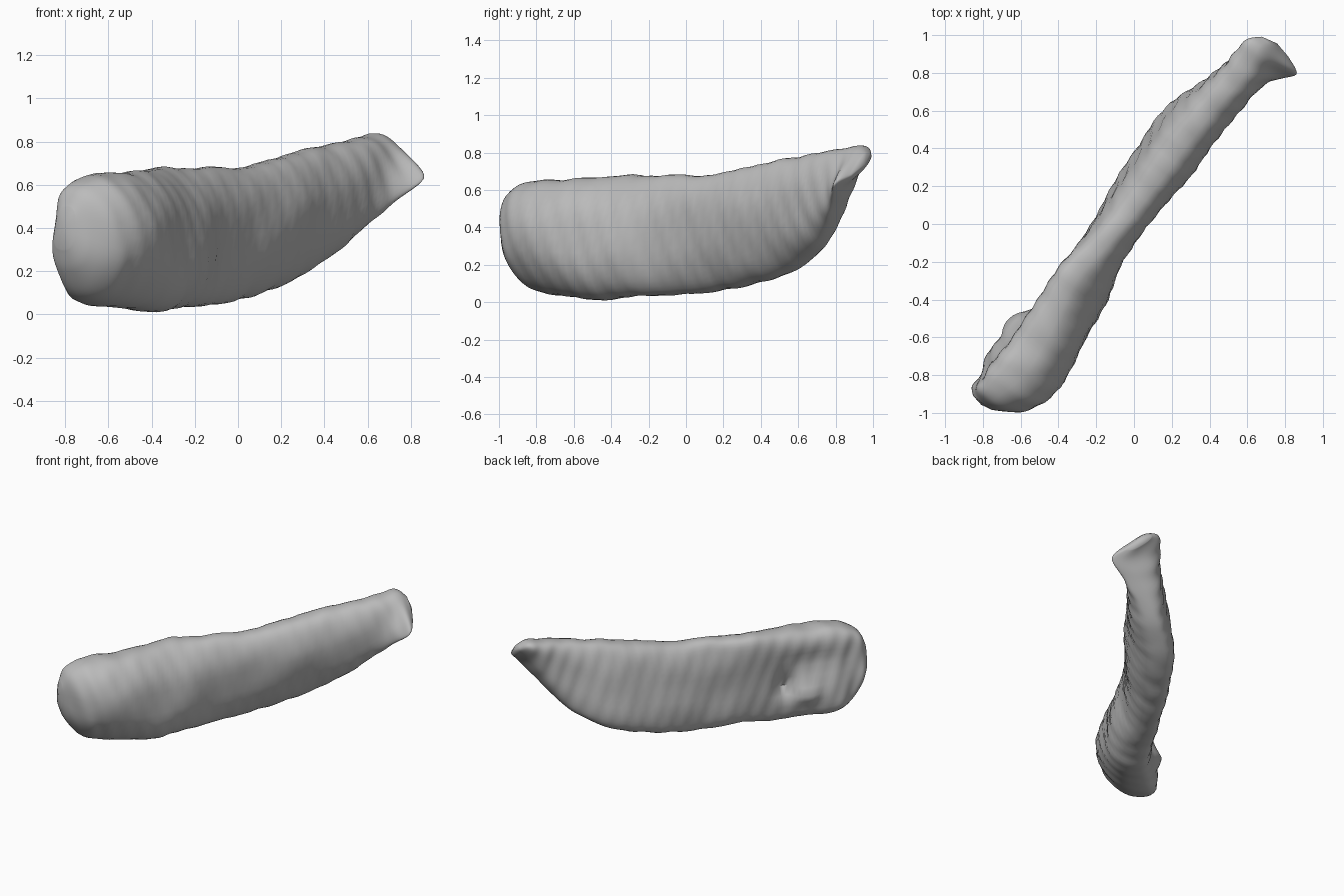
import bpy, bmesh, math
from mathutils import Vector, noise

default_cube = bpy.data.objects.get("Cube")
if default_cube:
    bpy.data.objects.remove(default_cube)

RING_POINTS = 40
STEPS = 7
ALONG = Vector((0.603, 0.797, 0))
ACROSS = Vector((0.797, -0.603, 0))

# Cross-sections: distance along, bottom z, top z,
# sideways shift at bottom, middle and top, half thickness
SECTIONS = [
    (-1.24, .30, .50, -.08, -.07, -.06, .06),
    (-1.20, .20, .58, -.08, -.05, -.06, .11),
    (-1.12, .10, .63, -.09, 0, -.05, .155),
    (-1.0, .05, .65, -.1, .01, -.03, .19),
    (-.8, .03, .66, -.06, .01, -.04, .185),
    (-.6, .01, .67, -.04, 0, -.07, .16),
    (-.4, .03, .68, -.06, -.02, -.1, .145),
    (-.15, .04, .68, -.1, -.05, -.07, .12),
    (.1, .06, .68, -.13, -.07, -.06, .13),
    (.35, .1, .72, -.15, -.07, -.06, .14),
    (.6, .17, .76, -.15, -.07, -.06, .14),
    (.8, .27, .79, -.1, -.04, -.05, .125),
    (.95, .4, .81, -.03, -.02, -.04, .115),
    (1.07, .53, .83, .08, 0, -.05, .11),
    (1.15, .62, .835, .17, .03, -.06, .09),
    (1.2, .68, .8, .1, .02, -.03, .05),
]


def make_material(name, colour):
    material = bpy.data.materials.new(name)
    material.use_nodes = True
    material.diffuse_color = colour
    shader = material.node_tree.nodes["Principled BSDF"]
    shader.inputs["Base Color"].default_value = colour
    shader.inputs["Roughness"].default_value = 0.8
    return material


def smooth_between(before, start, end, after, f):
    """Catmull-Rom blend of one measurement."""
    slope_in, slope_out = (end - before) / 2, (after - start) / 2
    change = end - start
    return (start + f * slope_in
            + f * f * (3 * change - 2 * slope_in - slope_out)
            + f ** 3 * (slope_in + slope_out - 2 * change))


def blended_sections():
    last = len(SECTIONS) - 1
    for i in range(last):
        four = [SECTIONS[min(max(i + k, 0), last)] for k in (-1, 0, 1, 2)]
        for step in range(STEPS):
            yield [smooth_between(*values, step / STEPS) for values in zip(*four)]
    yield list(SECTIONS[last])


def soft_spot(s, z, centre_s, centre_z, radius_s, radius_z):
    return math.exp(-((s - centre_s) / radius_s) ** 2 - ((z - centre_z) / radius_z) ** 2)


def signed_power(value, exponent):
    return math.copysign(abs(value) ** exponent, value)


def surface_point(section, angle):
    s, bottom, top, low, middle, high, half = section
    side = signed_power(math.cos(angle), 0.75)
    rise = signed_power(math.sin(angle), 0.8)
    z = (bottom + top) / 2 + rise * (top - bottom) / 2
    # Leaning, bowed centre line
    lean = middle + rise * (high - low) / 2 + rise * rise * ((high + low) / 2 - middle)
    t = lean + half * side
    # Shallow slanted ripples and uneven lumps
    t += side * 0.004 * math.sin(55 * (s + 0.35 * z))
    lump = noise.noise(Vector((s * 5, t * 5, z * 5)))
    t += side * 0.012 * lump
    z += rise * 0.012 * noise.noise(Vector((s * 9, t * 4, rise)))
    # Hollow and raised lip on the broken side
    if side < 0:
        t += -side * 0.08 * soft_spot(s, z, -.66, .28, .07, .07)
        t += -side * 0.04 * soft_spot(s, z, -.85, .45, .2, .1)
        t -= -side * 0.05 * soft_spot(s, z, -.8, .22, .09, .06)
    return ALONG * s + ACROSS * t + Vector((0, 0, z))


def build_body():
    bm = bmesh.new()
    rings = []
    for section in blended_sections():
        rings.append([bm.verts.new(surface_point(section, math.tau * k / RING_POINTS))
                      for k in range(RING_POINTS)])
    for first, second in zip(rings, rings[1:]):
        for k in range(RING_POINTS):
            n = (k + 1) % RING_POINTS
            bm.faces.new((first[k], first[n], second[n], second[k]))
    # Rounded caps on both ends
    for ring, push in ((rings[0], -0.012), (rings[-1], 0.02)):
        centre = sum((v.co for v in ring), Vector()) / RING_POINTS
        tip = bm.verts.new(centre + ALONG * push)
        for k in range(RING_POINTS):
            bm.faces.new((ring[k], ring[(k + 1) % RING_POINTS], tip))
    bmesh.ops.recalc_face_normals(bm, faces=bm.faces)
    mesh = bpy.data.meshes.new("curved_body")
    bm.to_mesh(mesh)
    bm.free()
    body = bpy.data.objects.new("curved_body", mesh)
    bpy.context.collection.objects.link(body)
    return body


body = build_body()
body.data.materials.append(make_material("plain_grey", (0.5, 0.5, 0.5, 1)))

bpy.ops.object.select_all(action="DESELECT")
body.select_set(True)
bpy.context.view_layer.objects.active = body
bpy.ops.object.shade_smooth_by_angle(angle=math.radians(50))
